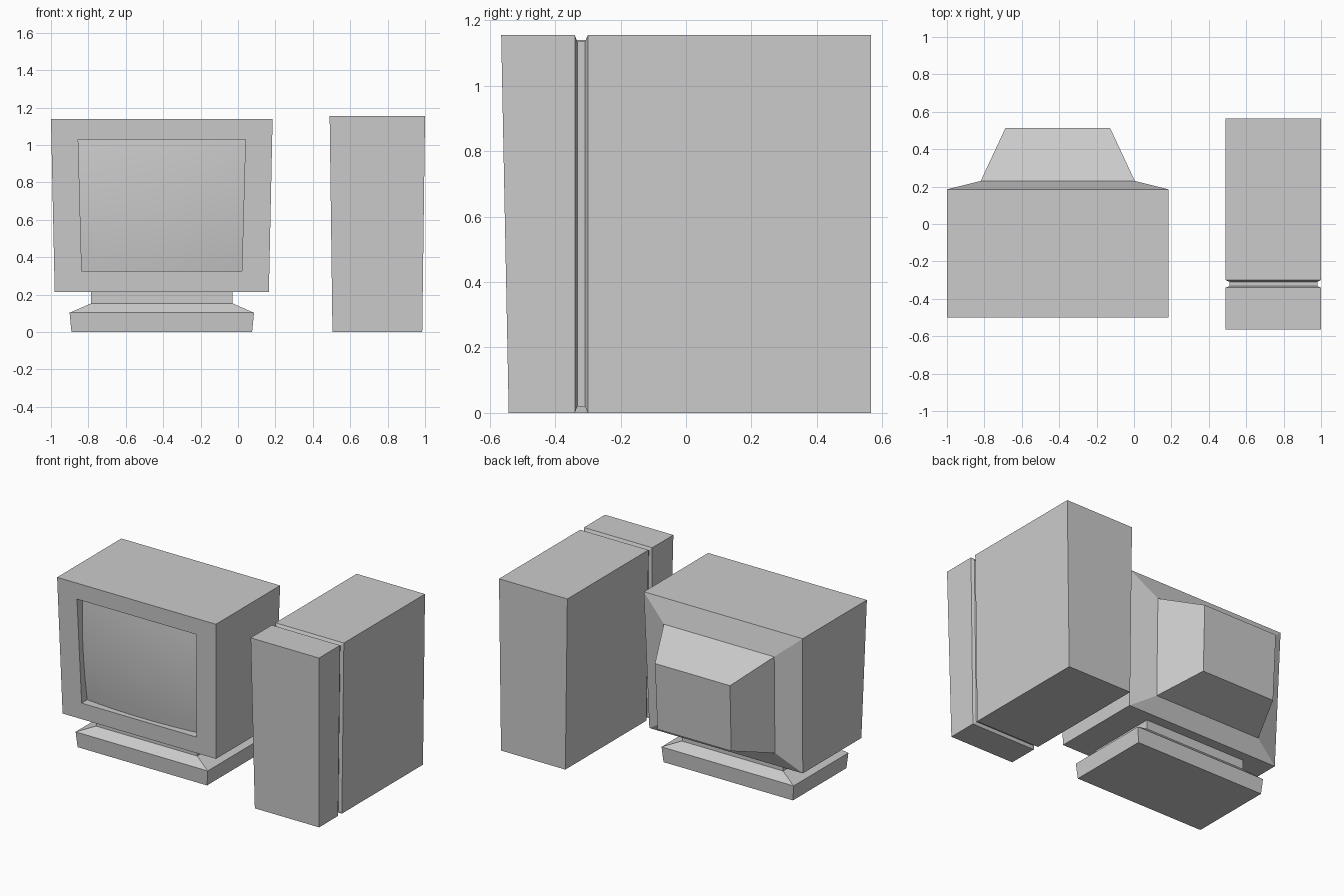
import bpy

if "Cube" in bpy.data.objects:
    bpy.data.objects.remove(bpy.data.objects["Cube"])


def make(name, verts, faces):
    mesh = bpy.data.meshes.new(name)
    mesh.from_pydata(verts, [], faces)
    ob = bpy.data.objects.new(name, mesh)
    bpy.context.collection.objects.link(ob)
    return ob


def loft(name, rings, cap_start=True):
    """Join four-point rings into a skin, capped at the ends."""
    verts = [p for r in rings for p in r]
    faces = [(4*k + i, 4*k + 4 + i, 4*k + 4 + (i+1) % 4, 4*k + (i+1) % 4)
             for k in range(len(rings) - 1) for i in range(4)]
    if cap_start:
        faces.append((0, 1, 2, 3))
    n = len(verts)
    faces.append((n-1, n-2, n-3, n-4))
    return make(name, verts, faces)


def upright(xc, hw_top, hw_bot, y_top, y_bot, z_top, z_bot):
    return [(xc - hw_bot, y_bot, z_bot), (xc + hw_bot, y_bot, z_bot),
            (xc + hw_top, y_top, z_top), (xc - hw_top, y_top, z_top)]


def flat(xc, yc, hx, hy, z):
    return [(xc - hx, yc - hy, z), (xc - hx, yc + hy, z),
            (xc + hx, yc + hy, z), (xc + hx, yc - hy, z)]


# Tower case with a groove running all the way round
def case_ring(y_top, y_bot, inset=0.0):
    return upright(0.745, 0.255 - inset, 0.24 - inset, y_top, y_bot,
                   1.155 - inset, inset)


loft("tower_case", [
    case_ring(-0.565, -0.542),
    case_ring(-0.34, -0.34),
    case_ring(-0.332, -0.332, 0.02),
    case_ring(-0.309, -0.309, 0.02),
    case_ring(-0.30, -0.30),
    case_ring(0.565, 0.565),
])

# Monitor housing: recess, bezel, body, shoulder and tapered rear
XM = -0.4075


def front_y(z):
    return -0.5 + 0.03 * (1.14 - z) / 0.925


HT, HB, ZT, ZB = 0.447, 0.428, 1.03, 0.325
DEPTH = 0.06
loft("monitor_housing", [
    upright(XM, HT, HB, front_y(ZT) + DEPTH, front_y(ZB) + DEPTH, ZT, ZB),
    upright(XM, HT, HB, front_y(ZT), front_y(ZB), ZT, ZB),
    upright(XM, 0.5925, 0.5725, -0.5, -0.47, 1.14, 0.215),
    upright(XM, 0.5925, 0.5725, 0.185, 0.155, 1.14, 0.215),
    upright(XM, 0.412, 0.40, 0.23, 0.205, 0.987, 0.325),
    upright(XM, 0.28, 0.275, 0.513, 0.493, 0.865, 0.415),
], cap_start=False)

# Bulging glass screen
N = 10
verts, faces = [], []
for j in range(N + 1):
    v = 2*j/N - 1
    z = ZB + (ZT - ZB) * j / N
    hw = HB + (HT - HB) * j / N
    for i in range(N + 1):
        u = 2*i/N - 1
        d = DEPTH - 0.025 * (1 - u*u) - 0.02 * (1 - v*v)
        verts.append((XM + hw*u, front_y(z) + d, z))
for j in range(N):
    for i in range(N):
        a = j*(N+1) + i
        faces.append((a, a + 1, a + N + 2, a + N + 1))
screen = make("screen", verts, faces)
screen.data.shade_smooth()

# Monitor stand: foot, sloped shoulder and neck
YM = -0.153
loft("monitor_stand", [
    flat(XM, YM, 0.483, 0.285, 0.0),
    flat(XM, YM, 0.493, 0.292, 0.103),
    flat(XM, YM, 0.378, 0.24, 0.153),
    flat(XM, YM, 0.378, 0.24, 0.216),
])
